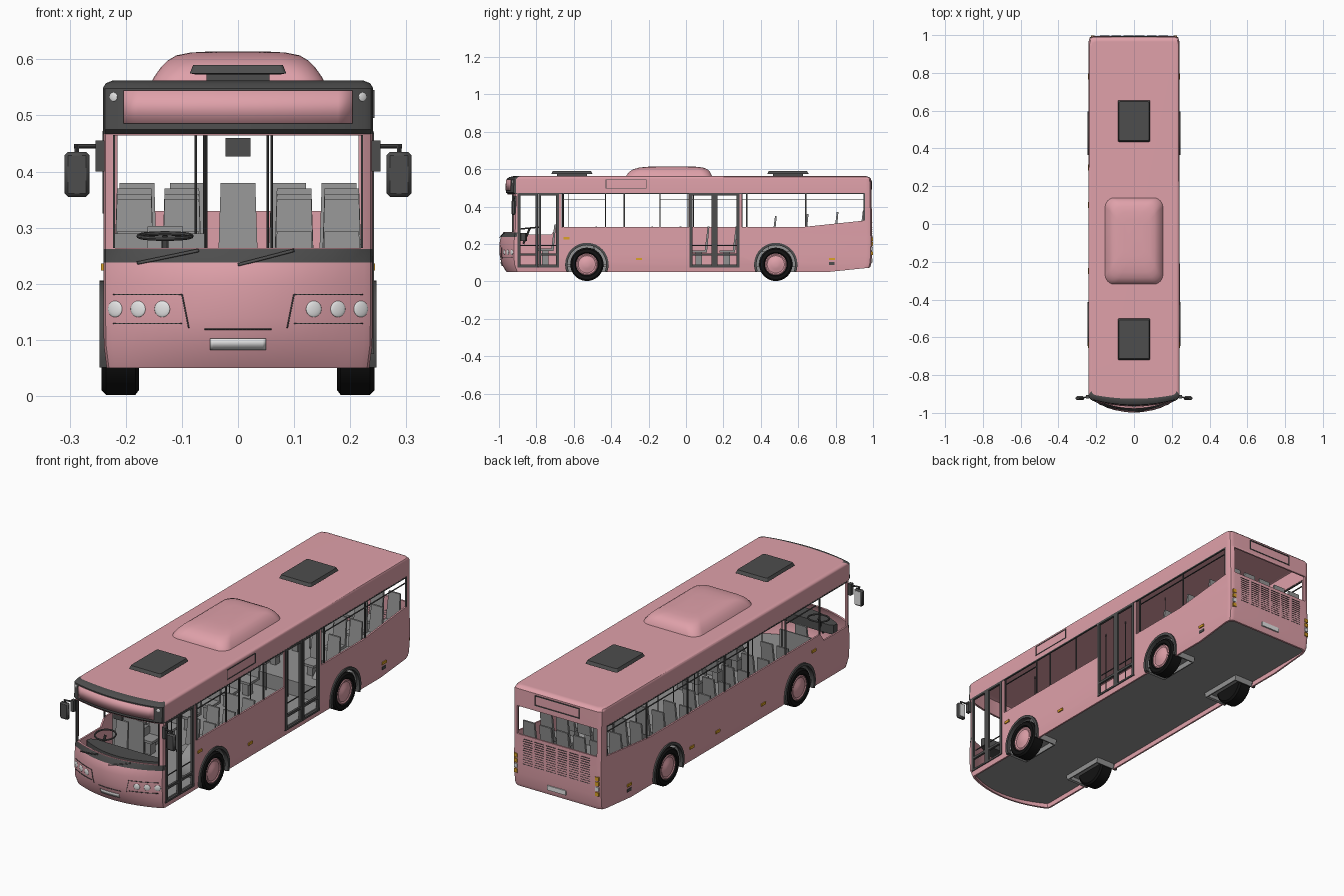
import bpy, bmesh, math
from mathutils import Vector

if "Cube" in bpy.data.objects:
    bpy.data.objects.remove(bpy.data.objects["Cube"])

def material(name, r, g, b):
    m = bpy.data.materials.new(name)
    m.diffuse_color = (r, g, b, 1)
    m.use_nodes = True
    m.node_tree.nodes["Principled BSDF"].inputs["Base Color"].default_value = m.diffuse_color
    return m

PINK = material("pink paint", .74, .355, .40)
DARK = material("dark grey trim", .075, .075, .075)
GREY = material("interior grey", .29, .29, .29)
BLACK = material("tyre black", .006, .006, .006)
WHITE = material("lamp white", .78, .78, .78)
ORANGE = material("marker orange", .72, .36, .02)

def finish(name, bm, *mats):
    bmesh.ops.recalc_face_normals(bm, faces=bm.faces)
    me = bpy.data.meshes.new(name)
    bm.to_mesh(me)
    bm.free()
    for m in mats:
        me.materials.append(m)
    ob = bpy.data.objects.new(name, me)
    bpy.context.collection.objects.link(ob)
    return ob

def loft(name, rings, *mats):
    """Skin equal-length rings of 3D points and cap both ends."""
    bm = bmesh.new()
    vs = [[bm.verts.new(p) for p in r] for r in rings]
    n = len(rings[0])
    for a, b in zip(vs, vs[1:]):
        for i in range(n):
            j = (i + 1) % n
            bm.faces.new((a[i], a[j], b[j], b[i]))
    bm.faces.new(vs[0][::-1])
    bm.faces.new(vs[-1])
    return finish(name, bm, *mats)

def prism(name, yz, x0, x1, mat):
    return loft(name, [[(x, y, z) for y, z in yz] for x in (x0, x1)], mat)

def boxes(name, items, mat):
    bm = bmesh.new()
    for x0, x1, y0, y1, z0, z1 in items:
        vs = bmesh.ops.create_cube(bm, size=1)["verts"]
        for v in vs:
            v.co = ((x0 + x1) / 2 + v.co.x * (x1 - x0), (y0 + y1) / 2 + v.co.y * (y1 - y0),
                    (z0 + z1) / 2 + v.co.z * (z1 - z0))
    return finish(name, bm, mat)

def lathe(name, prof, y, z, mat, n=40):
    """Turn (radius, x) pairs around a line parallel to x."""
    return loft(name, [[(x, y + r * math.cos(i * math.tau / n), z + r * math.sin(i * math.tau / n))
                        for i in range(n)] for r, x in prof], mat)

def rod(name, a, b, r, mat):
    a, b = Vector(a), Vector(b)
    q = (b - a).to_track_quat('Z', 'Y')
    c = [q @ Vector((r * math.cos(i * math.tau / 10), r * math.sin(i * math.tau / 10), 0)) for i in range(10)]
    return loft(name, [[p + v for v in c] for p in (a, b)], mat)

# Body shell: plan outlines stacked in height (z, half width, front y, front bulge, rear y)
LEVELS = [(.05, .234, -.96, .05, .975), (.09, .239, -.985, .06, .99), (.14, .24, -.996, .068, .995),
          (.20, .24, -.998, .07, .996), (.238, .24, -.99, .065, .996), (.262, .24, -.976, .055, .995),
          (.467, .24, -.953, .033, .992), (.475, .241, -.963, .033, .992), (.548, .241, -.958, .03, .99),
          (.557, .236, -.945, .028, .98), (.562, .224, -.925, .02, .965)]

def plan(z, w, yf, sag, yr):
    pts = [(t / 8 * (w - .015), yf + sag * (t / 8) ** 2) for t in range(-8, 9)]
    right = [(w - .004, yf + sag + .008), (w, yf + sag + .02), (w, yr - .03), (w - .006, yr - .008), (w - .025, yr)]
    return [(x, y, z) for x, y in pts + right + [(-x, y) for x, y in right[::-1]]]

def front_y(x, z):
    for a, b in zip(LEVELS, LEVELS[1:]):
        if a[0] <= z <= b[0]:
            t = (z - a[0]) / (b[0] - a[0])
            w, yf, sag = (a[k] + t * (b[k] - a[k]) for k in (1, 2, 3))
            return yf + sag * (x / (w - .015)) ** 2

body = loft("body_shell", [plan(*l) for l in LEVELS], PINK, DARK)
for f in body.data.polygons:
    c = f.center
    if c.y < -.85 and (c.z > .468 or .238 < c.z < .262):
        f.material_index = 1

# Cutters: interior, windows, doors, arches, rear underside slope
T = .008
inner = [(z, w - T, yf + T, s, yr - T) for z, w, yf, s, yr in LEVELS[:-2]]
inner = [(-.1,) + inner[0][1:]] + inner + [(.553, .222, -.93, .03, .965)]
rect = lambda y0, y1, z0, z1: [(y0, z0), (y1, z0), (y1, z1), (y0, z1)]
WHEELS = (-.53, .48)
cutters = [loft("cut_inside", [plan(*l) for l in inner], PINK),
           boxes("cut_windscreen", [(-.222, .222, -1.1, -.8, .264, .464)], PINK),
           boxes("cut_rear_window", [(-.215, .215, .9, 1.1, .33, .465)], PINK),
           prism("cut_underside", [(.75, .049), (1.1, .085), (1.1, -.2), (.75, -.2)], -.4, .4, PINK)]
REAR = [(.62, .29), (.955, .325), (.955, .47)]
for pts in (rect(-.665, .015, .29, .47), [(.30, .29)] + REAR + [(.30, .47)],
            rect(-.90, -.68, .075, .47), rect(.02, .285, .075, .47)):
    cutters.append(prism("cut_right", pts, .2, .3, PINK))
cutters.append(prism("cut_left", [(-.895, .25), (-.72, .25), (-.69, .29)] + REAR + [(-.895, .47)], -.3, -.2, PINK))
for yw in WHEELS:
    for s in (1, -1):
        cutters.append(lathe("cut_arch", [(.111, s * .15), (.111, s * .3)], yw, .09, PINK))
for c in cutters:
    c.hide_render = True
    m = body.modifiers.new("cut", 'BOOLEAN')
    m.operation, m.solver, m.object = 'DIFFERENCE', 'EXACT', c
shell = bpy.data.meshes.new_from_object(body.evaluated_get(bpy.context.evaluated_depsgraph_get()))
body.modifiers.clear()
body.data = shell
for c in cutters:
    bpy.data.objects.remove(c)

# Floor, raised at the rear
loft("cabin_floor", [plan(z, .232, -.968, .06, .978) for z in (.076, .09)], GREY)
boxes("rear_platform", [(-.231, .231, .32, .98, .09, .16)], GREY)

# Wheels and arches
for yw in WHEELS:
    for s in (1, -1):
        lathe("tyre", [(r, s * x) for r, x in ((.05, .176), (.08, .176), (.089, .183), (.089, .235), (.081, .243),
              (.064, .243), (.057, .234), (.057, .2))], yw, .091, BLACK)
        lathe("wheel_hub", [(r, s * x) for r, x in ((.058, .2), (.058, .238), (.053, .24), (.046, .237),
              (.03, .241), (.022, .244), (.008, .246))], yw, .091, PINK)
        ang = [math.radians(-20 + 220 * i / 28) for i in range(29)]
        arc = lambda r: [(yw + r * math.cos(a), .09 + r * math.sin(a)) for a in ang]
        prism("wheel_arch_lip", arc(.116) + arc(.103)[::-1], s * .225, s * .247, DARK)
        prism("wheel_well", arc(.115) + arc(.104)[::-1], s * .13, s * .226, GREY)
        prism("wheel_well_back", arc(.115), s * .126, s * .132, GREY)

# Roof pod and hatches
def rounded(hx, hy, cy, r, z):
    out = []
    for k, (sx, sy) in enumerate(((1, 1), (-1, 1), (-1, -1), (1, -1))):
        for i in range(7):
            a = math.pi / 2 * (k + i / 6)
            out.append((sx * (hx - r) + r * math.cos(a), cy + sy * (hy - r) + r * math.sin(a), z))
    return out

loft("roof_pod", [rounded(hx, hy, -.09 + d, r, z) for hx, hy, d, r, z in (
    (.155, .23, 0, .05, .558), (.15, .227, 0, .05, .568), (.138, .216, .002, .05, .585), (.125, .2, .005, .05, .598),
    (.11, .175, .01, .05, .607), (.085, .14, .015, .05, .612), (.05, .1, .015, .04, .614))], PINK)
for y in (.545, -.61):
    boxes("hatch_base", [(-.056, .056, y - .08, y + .08, .558, .574)], DARK)
    loft("roof_hatch", [rounded(hx, hx * 1.28, y, .008, z) for hx, z in
                        ((.076, .573), (.086, .575), (.08, .59))], DARK)

# Doors: two framed leaves each
for y0, y1 in ((-.90, -.68), (.02, .285)):
    m = (y0 + y1) / 2
    bars = []
    for a, b in ((y0, m - .001), (m + .001, y1)):
        for c, d, e, f in ((a, a + .014, .075, .47), (b - .014, b, .075, .47), (a, b, .46, .47),
                           (a, b, .137, .149), (a, b, .075, .084)):
            bars.append((.231, .242, c, d, e, f))
    boxes("door_frame", bars, DARK)
    boxes("door_handrail", [(.222, .226, y0 + .01, y1 - .01, .19, .194)], DARK)

# Window bars and edge trim
for s, bars, tops in ((1, (-.655, -.43, -.33, -.14, .325, .64), ((-.66, -.43), (.33, .95))),
                      (-1, (-.69, -.43, -.14, .04, .325, .64), ((-.66, -.43), (-.14, .95)))):
    x0, x1 = sorted((s * .233, s * .2385))
    boxes("window_bar", [(x0, x1, y - .003, y + .003, .285, .47) for y in bars] +
          [(x0, x1, a, b, .438, .441) for a, b in tops], DARK)
    x0, x1 = sorted((s * .234, s * .2415))
    boxes("window_top_trim", [(x0, x1, -.895, .955, .466, .472)], DARK)
    boxes("window_end_trim", [(x0, x1, .95, .956, .325, .47)], DARK)
    x0, x1 = sorted((s * .219, s * .223))
    boxes("windscreen_edge", [(x0, x1, -.93, -.915, .264, .465)], DARK)
    # Small orange side markers
    x0, x1 = sorted((s * .239, s * .2445))
    ys = [(-.64, .23), (-.25, .12), (.78, .12)] + ([(.1, .12), (.3, .12)] if s < 0 else [])
    boxes("side_marker", [(x0, x1, y - .016, y + .016, z - .006, z + .006) for y, z in ys], ORANGE)
    x0, x1 = sorted((s * .239, s * .242))
    boxes("side_vent", [(x0, x1, .765, .795, .088, .102)], DARK)

def outline(u0, u1, z0, z1, t):
    return [(u0, u1, z0, z0 + t), (u0, u1, z1 - t, z1), (u0, u0 + t, z0, z1), (u1 - t, u1, z0, z1)]
boxes("side_sign_frame", [(.239, .243) + b for b in outline(-.43, -.21, .495, .545, .004)], DARK)

# Rear: sign frame, grille slots, lamps and plate
boxes("rear_sign_frame", [(a, b, .985, .9945, c, d) for a, b, c, d in outline(-.12, .12, .49, .54, .004)], DARK)
boxes("rear_grille", [(x, x + .05, .987, .997, .19 + .011 * k, .1922 + .011 * k)
                      for k in range(12) for x in (-.18, -.118, -.056, .006, .068, .13)], DARK)
boxes("rear_plate", [(-.05, .05, .985, .998, .1, .122)], WHITE)
for s in (1, -1):
    for z, mat in ((.15, ORANGE), (.175, WHITE), (.20, ORANGE), (.225, ORANGE)):
        boxes("rear_lamp", [(s * .219 - .009, s * .219 + .009, .98, .999, z - .009, z + .009)], mat)

# Front details laid on the curved nose
def ribbon(name, pts, width, mat, off=.002):
    bm = bmesh.new()
    for (xa, za), (xb, zb) in zip(pts, pts[1:]):
        d = Vector((xb - xa, zb - za)).normalized() * width / 2
        prev = None
        for i in range(17):
            x, z = xa + (xb - xa) * i / 16, za + (zb - za) * i / 16
            pair = [bm.verts.new((x + k * d.y, front_y(x + k * d.y, z - k * d.x) - off, z - k * d.x)) for k in (1, -1)]
            if prev:
                bm.faces.new((prev[0], pair[0], pair[1], prev[1]))
            prev = pair
    ob = finish(name, bm, mat)
    ob.modifiers.new("thickness", 'SOLIDIFY').thickness = .002
    return ob

ribbon("destination_panel", [(-.204, .515), (.204, .515)], .058, PINK, .004)
ribbon("front_plate", [(-.05, .092), (.05, .092)], .02, WHITE, .005)
ribbon("nose_seam_low", [(-.06, .119), (.06, .119)], .002, DARK)
for s in (1, -1):
    ribbon("nose_seam", [(s * .223, .181), (s * .1, .181), (s * .088, .121)], .002, DARK)
    ribbon("lamp_seam", [(s * .223, .129), (s * .1, .129)], .002, DARK)
    for x, z, r in ((.135, .155, .0145), (.178, .155, .0145), (.219, .155, .0145), (.222, .533, .008)):
        bm = bmesh.new()
        bmesh.ops.create_uvsphere(bm, u_segments=20, v_segments=12, radius=r)
        lamp = finish("front_lamp", bm, WHITE)
        lamp.location = (s * x, front_y(s * x, z), z)
        lamp.scale.y = .25
        lamp.rotation_euler.z = s * .5 * x / .22   # follow the curve of the nose
    # Mirrors with glass on the rear side
    x0, x1 = sorted((s * .238, s * .254))
    boxes("mirror_mount", [(x0, x1, -.925, -.905, .40, .455)], DARK)
    rod("mirror_arm", (s * .25, -.917, .445), (s * .292, -.922, .445), .004, DARK)
    rod("mirror_stem", (s * .287, -.922, .447), (s * .287, -.922, .43), .004, DARK)
    m = boxes("side_mirror", [(s * .287 - .022, s * .287 + .022, -.933, -.912, .355, .435)], DARK)
    m.modifiers.new("round", 'BEVEL').width = .006
    boxes("mirror_glass", [(s * .287 - .016, s * .287 + .016, -.914, -.910, .362, .428)], WHITE)
for a, b in (((-.18, .237), (-.07, .26)), ((0, .234), (.1, .26))):
    ribbon("wiper", [a, b], .005, DARK, .006)

# Driver area
loft("dashboard", [plan(z, .2, -.94, .05, -.85) for z in (.215, .258)], DARK)
bpy.ops.mesh.primitive_torus_add(location=(-.13, -.835, .285), rotation=(.1, 0, 0), major_radius=.047,
                                 minor_radius=.004, major_segments=28, minor_segments=8)
bpy.context.object.name = "steering_wheel"
bpy.context.object.data.materials.append(DARK)
rod("steering_column", (-.13, -.835, .284), (-.13, -.87, .2), .006, DARK)
boxes("driver_partition", [(-.228, -.06, -.64, -.634, .09, .29)], GREY)
boxes("inside_mirror", [(-.022, .022, -.925, -.912, .427, .46)], DARK)

# Seats: thin L-shaped shells on a leg
def seat(x, y, z, floor):
    ob = prism("seat", [(y - .07, z), (y, z), (y + .016, z + .128), (y + .025, z + .128), (y + .012, z - .012),
                        (y - .07, z - .012)], x - .035, x + .035, GREY)
    for v in ob.data.vertices:
        if v.co.z > z + .1:
            v.co.x = x + (v.co.x - x) * .88
    boxes("seat_leg", [(x - .015, x + .015, y - .05, y - .015, floor, z - .01)], GREY)

seat(-.13, -.72, .175, .09)
for y in (-.5, -.35, -.2, -.05, .1, .25):
    for x in (-.185, -.1) + ((.1, .185) if y < -.1 else ()):
        seat(x, y, .165, .09)
for y, z in ((.46, .222), (.63, .232), (.79, .242)):
    for x in (-.185, -.1, .1, .185):
        seat(x, y, z, .16)
for x in (-.18, -.09, 0, .09, .18):
    seat(x, .93, .252, .16)

# Grab poles
for x, y in ((-.075, -.63), (-.057, -.43), (.053, -.66), (.053, -.14), (.06, .01), (-.06, .3), (.06, .3), (-.06, .64)):
    rod("grab_pole", (x, y, .09), (x, y, .555), .0022, DARK)

# Smooth rounded surfaces, keep edges sharp
bpy.ops.object.select_all(action='SELECT')
bpy.context.view_layer.objects.active = body
bpy.ops.object.shade_smooth_by_angle(angle=math.radians(30))
body.modifiers.new("even_normals", 'WEIGHTED_NORMAL').keep_sharp = True
